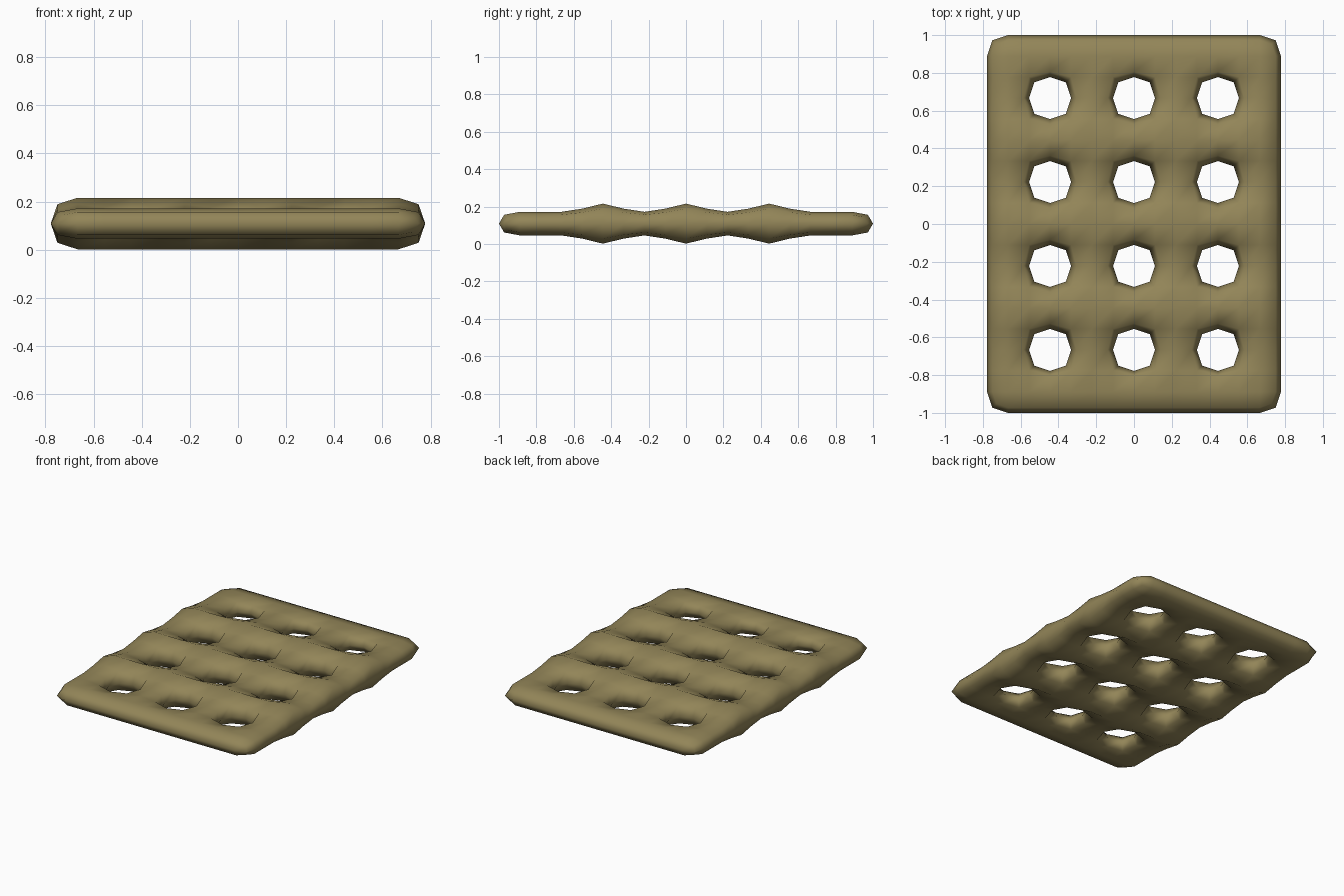
import bpy, bmesh

if "Cube" in bpy.data.objects:
    bpy.data.objects.remove(bpy.data.objects["Cube"])

S = 2 / 9            # lattice cell size
NX, NY = 7, 9        # cells across and along
MID = 0.109          # height of the middle plane


def is_hole(i, j):
    return i % 2 == 1 and j % 2 == 1


def half_thickness(y):
    # thin at the hole rows and end bars, thick at the three inner cross bars
    if abs(y) >= 3 * S:
        return 0.063
    d = abs((y + 5 * S) % (2 * S) - S) / S      # 0 on a thick bar, 1 on a hole row
    return (0.107, 0.080, 0.063)[round(d * 2)]


# cage: a slab of square cells with the hole cells left out
bm = bmesh.new()
verts = {}


def vert(i, j, k):
    if (i, j, k) not in verts:
        verts[i, j, k] = bm.verts.new(((i - NX / 2) * S, (j - NY / 2) * S, k))
    return verts[i, j, k]


def solid(i, j):
    return 0 <= i < NX and 0 <= j < NY and not is_hole(i, j)


for i in range(NX):
    for j in range(NY):
        if not solid(i, j):
            continue
        ring = [(i, j), (i + 1, j), (i + 1, j + 1), (i, j + 1)]
        bm.faces.new([vert(a, b, 1) for a, b in ring])
        bm.faces.new([vert(a, b, -1) for a, b in reversed(ring)])
        # walls wherever the neighbouring cell is empty
        for n, (di, dj) in enumerate([(0, -1), (1, 0), (0, 1), (-1, 0)]):
            if not solid(i + di, j + dj):
                p, q = ring[n], ring[(n + 1) % 4]
                bm.faces.new([vert(*p, -1), vert(*q, -1), vert(*q, 1), vert(*p, 1)])

cage_mesh = bpy.data.meshes.new("lattice_slab")
bm.to_mesh(cage_mesh)
bm.free()
slab = bpy.data.objects.new("lattice_slab", cage_mesh)
bpy.context.collection.objects.link(slab)

# round the cage with one level of subdivision
sub = slab.modifiers.new("round", 'SUBSURF')
sub.levels = sub.render_levels = 1
sub.use_limit_surface = False
bpy.context.view_layer.objects.active = slab
slab.select_set(True)
bpy.ops.object.modifier_apply(modifier="round")

# wavy thickness
for v in slab.data.vertices:
    v.co.z = MID + v.co.z * half_thickness(round(v.co.y / (S / 2)) * S / 2)
for p in slab.data.polygons:
    p.use_smooth = True

mat = bpy.data.materials.new("olive_tan")
mat.diffuse_color = (0.29, 0.235, 0.098, 1)
mat.use_nodes = True
mat.node_tree.nodes["Principled BSDF"].inputs["Base Color"].default_value = mat.diffuse_color
slab.data.materials.append(mat)
